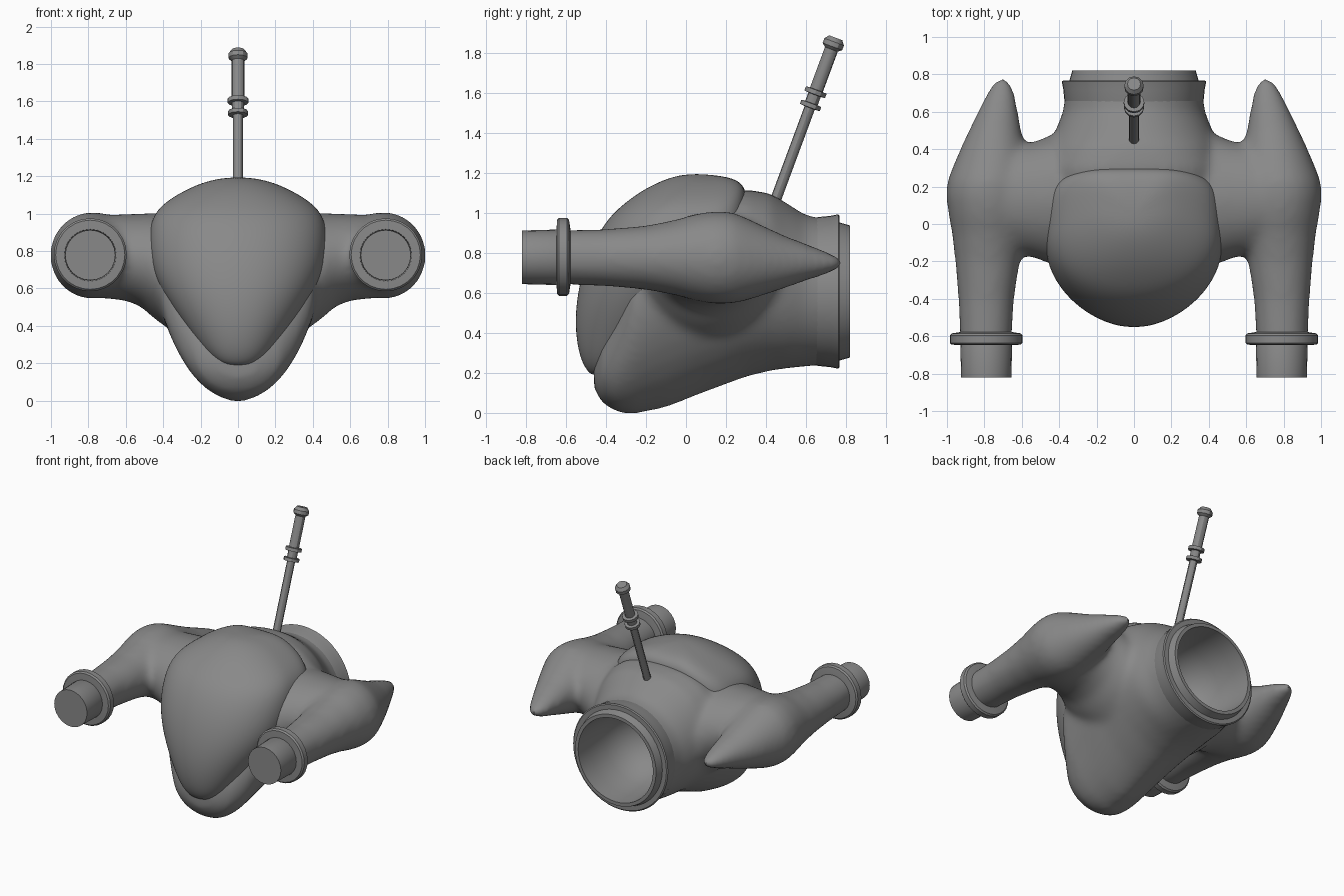
import bpy, bmesh
from math import sin, cos, pi, radians
from mathutils import Vector

if "Cube" in bpy.data.objects:
    bpy.data.objects.remove(bpy.data.objects["Cube"])

grey = bpy.data.materials.new("dark_grey")
grey.diffuse_color = (.25, .25, .25, 1)
grey.use_nodes = True
grey.node_tree.nodes["Principled BSDF"].inputs["Base Color"].default_value = grey.diffuse_color


def add_loft(bm, rings, cap_start=True, cap_end=True):
    """Skin a list of equal-length point rings."""
    vs = [[bm.verts.new(p) for p in r] for r in rings]
    n = len(vs[0])
    for a, b in zip(vs, vs[1:]):
        for i in range(n):
            j = (i + 1) % n
            bm.faces.new((a[i], a[j], b[j], b[i]))
    if cap_start:
        bm.faces.new(vs[0][::-1])
    if cap_end:
        bm.faces.new(vs[-1])


def make_object(name, bm):
    bmesh.ops.recalc_face_normals(bm, faces=bm.faces[:])
    me = bpy.data.meshes.new(name)
    bm.to_mesh(me)
    bm.free()
    me.materials.append(grey)
    ob = bpy.data.objects.new(name, me)
    bpy.context.collection.objects.link(ob)
    return ob


def finish(ob, angle=35):
    """Apply modifiers and shade smooth."""
    bpy.ops.object.select_all(action='DESELECT')
    ob.select_set(True)
    bpy.context.view_layer.objects.active = ob
    bpy.ops.object.convert(target='MESH')
    bpy.ops.object.shade_smooth_by_angle(angle=radians(angle))


def lathe(name, origin, axis, profile, n=32, cap_start=True):
    q = Vector(axis).to_track_quat('Z', 'Y')
    o = Vector(origin)
    bm = bmesh.new()
    add_loft(bm, [[o + q @ Vector((r * cos(2 * pi * i / n), r * sin(2 * pi * i / n), s))
                   for i in range(n)] for s, r in profile], cap_start)
    return make_object(name, bm)


def angles(n):
    return [2 * pi * i / n for i in range(n)]


def power(v, e):
    return abs(v) ** (2 / e) * (1 if v >= 0 else -1)


# Main hull: (y, bottom z, top z, half width, z of widest point, upper and lower squareness)
hull = [(-.46, .12, .27, .12, .19, 2, 2), (-.42, .05, .40, .23, .24, 2, 2),
        (-.35, .005, .58, .31, .36, 2, 2), (-.27, -.009, .88, .40, .54, 2, 1.75),
        (-.1, .025, 1.03, .46, .70, 2, 1.65), (.1, .105, 1.08, .48, .74, 2.3, 1.7),
        (.3, .18, 1.118, .48, .72, 2.4, 1.8), (.42, .21, 1.098, .45, .68, 2.3, 1.9),
        (.5, .222, 1.052, .42, .64, 2.1, 2), (.6, .232, .987, .38, .61, 2, 2),
        (.66, .237, .977, .372, .607, 2, 2), (.72, .24, .975, .368, .607, 2, 2)]
bm = bmesh.new()
rings = []
for y, zb, zt, w, zm, eu, el in hull:
    ring = []
    for a in angles(40):
        e, h = (eu, zt - zm) if sin(a) > 0 else (el, zm - zb)
        ring.append((w * power(cos(a), e), y, zm + h * power(sin(a), e)))
    rings.append(ring)
add_loft(bm, rings)

# Side pods: (y, inner x, outer x, bottom z, top z)
pod = [(-.66, .655, .93, .643, .915), (-.4, .64, .94, .633, .92), (-.2, .61, .957, .615, .937),
       (-.05, .58, .974, .587, .967), (.05, .56, .992, .56, .997), (.15, .55, 1.006, .543, 1.01),
       (.23, .55, .999, .545, 1.005), (.3, .56, .972, .56, .977), (.4, .58, .93, .592, .93),
       (.5, .602, .884, .625, .884), (.6, .619, .837, .66, .847), (.7, .637, .789, .692, .808),
       (.76, .66, .75, .715, .782), (.78, .685, .722, .735, .765)]
# Shoulders: (x, y radius, bottom z, top z)
shoulder = [(.26, .36, .36, 1.0), (.36, .355, .375, 1.0), (.45, .345, .44, 1.003),
            (.52, .315, .503, 1.0), (.6, .295, .535, .998), (.76, .26, .55, .99)]


def oval_x(u0, u1, a):
    return (u0 + u1) / 2 + (u1 - u0) / 2 * cos(a)


def oval_z(u0, u1, a):
    return (u0 + u1) / 2 + (u1 - u0) / 2 * sin(a)


for s in (-1, 1):
    add_loft(bm, [[(s * oval_x(a0, a1, a), y, oval_z(b0, b1, a)) for a in angles(28)]
                  for y, a0, a1, b0, b1 in pod])
    add_loft(bm, [[(s * x, .13 + ry * cos(a), oval_z(b0, b1, a)) for a in angles(32)]
                  for x, ry, b0, b1 in shoulder])
body = make_object("body_shell", bm)

# Fuse and soften the shell, then hollow the exhaust
cutter = lathe("exhaust_cutter", (0, 0, .607), (0, 1, 0), [(.26, .1), (.34, .25), (.42, .315), (.95, .315)], 48)
cutter.hide_render = True
rm = body.modifiers.new("fuse", 'REMESH')
rm.mode = 'VOXEL'
rm.voxel_size = .02
sm = body.modifiers.new("soften", 'SMOOTH')
sm.factor = .5
sm.iterations = 18
bo = body.modifiers.new("hollow", 'BOOLEAN')
bo.operation = 'DIFFERENCE'
bo.solver = 'EXACT'
bo.object = cutter
finish(body)
bpy.data.objects.remove(cutter)

# Exhaust nozzle with lip and deep rounded bore
finish(lathe("exhaust_nozzle", (0, 0, .607), (0, 1, 0),
             [(.58, .35), (.66, .372), (.72, .378), (.762, .386), (.768, .378), (.768, .345), (.82, .33),
              (.82, .305), (.7, .30), (.55, .285), (.44, .25), (.36, .19), (.30, .10), (.285, .02)],
             48, False))

# Canopy: horizontal slices (z, half width, front y, back y)
canopy = [(.188, .05, -.465, -.40), (.205, .11, -.492, -.33), (.27, .185, -.53, -.2), (.4, .285, -.555, 0),
          (.55, .39, -.552, .15), (.7, .465, -.522, .25), (.85, .482, -.468, .29), (.98, .465, -.388, .30),
          (1.06, .395, -.295, .302), (1.125, .285, -.2, .298), (1.175, .17, -.09, .25), (1.194, .05, 0, .1)]
bm = bmesh.new()
rings = []
for z, w, f, b in canopy:
    ring = []
    for a in angles(32):
        e = 4 if sin(a) > 0 else 2.1
        ring.append((w * power(cos(a), e), (f + b) / 2 + (b - f) / 2 * power(sin(a), e), z))
    rings.append(ring)
add_loft(bm, rings)
dome = make_object("canopy", bm)
sub = dome.modifiers.new("round", 'SUBSURF')
sub.levels = sub.render_levels = 2
finish(dome, 60)

# Barrel stubs and collars on the pods
for s, side in ((-1, "left"), (1, "right")):
    finish(lathe(side + "_barrel", (s * .79, 0, .778), (0, -1, 0),
                 [(.56, .12), (.6, .14), (.82, .134), (.82, .02)], 24))
    finish(lathe(side + "_collar", (s * .79, 0, .78), (0, -1, 0),
                 [(.575, .12), (.585, .185), (.595, .195), (.635, .195), (.645, .185), (.648, .12)], 28))

# Antenna with two rings and a knob
finish(lathe("antenna", (0, .435, 1.03), (0, .315, .85),
             [(0, .027), (.528, .027), (.53, .053), (.552, .053), (.554, .033), (.598, .033), (.6, .055),
              (.623, .055), (.625, .034), (.84, .034), (.855, .052), (.88, .052), (.902, .035)], 12), 30)
